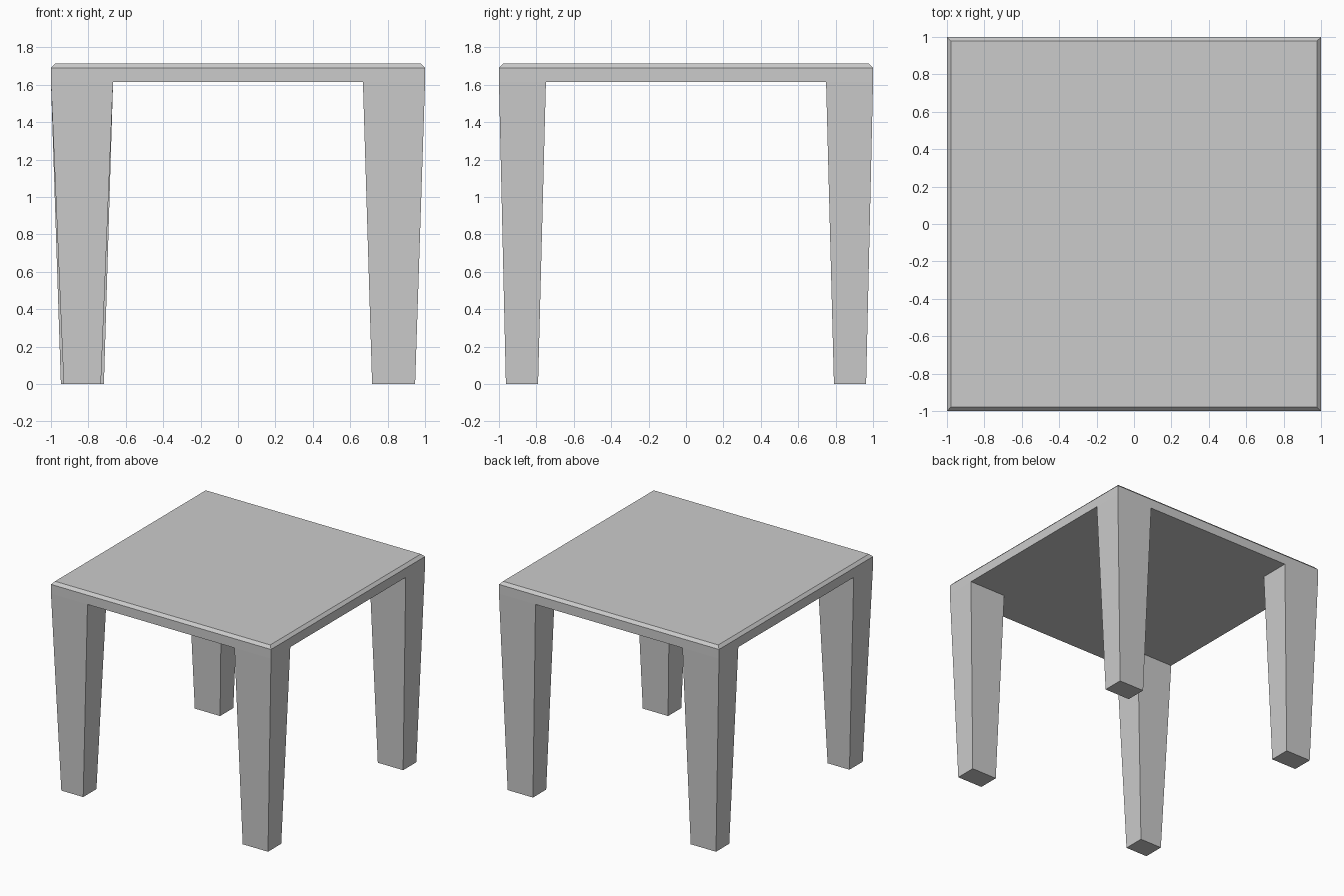
import bpy
import bmesh

if "Cube" in bpy.data.objects:
    bpy.data.objects.remove(bpy.data.objects["Cube"])

XS = (-1.0, -0.668, 0.668, 1.0)
YS = (-1.0, -0.749, 0.749, 1.0)
UNDER, EDGE, TOP, INSET = 1.614, 1.69, 1.713, 0.978

bm = bmesh.new()

# Underside grid: its corner cells become the legs
grid = [[bm.verts.new((x, y, UNDER)) for y in YS] for x in XS]
cells = {}
for i in range(3):
    for j in range(3):
        cells[i, j] = bm.faces.new((grid[i][j], grid[i][j + 1],
                                    grid[i + 1][j + 1], grid[i + 1][j]))


def raise_top(faces, z, scale):
    """Extrude the faces up to height z, scaling the outline."""
    geom = bmesh.ops.extrude_face_region(bm, geom=faces)["geom"]
    for v in (g for g in geom if isinstance(g, bmesh.types.BMVert)):
        v.co = (v.co.x * scale, v.co.y * scale, z)
    return [g for g in geom if isinstance(g, bmesh.types.BMFace)]


# Tabletop with a bevelled upper rim
top = raise_top(list(cells.values()), EDGE, 1.0)
top = raise_top(top, TOP, INSET)
bmesh.ops.dissolve_faces(bm, faces=top, use_verts=True)

# Tapered legs; the front left one is slightly slimmer
for i, sx in ((0, -1), (2, 1)):
    for j, sy in ((0, -1), (2, 1)):
        inner, outer = (0.733, 0.932) if (sx, sy) == (-1, -1) else (0.717, 0.947)
        foot = bmesh.ops.extrude_discrete_faces(bm, faces=[cells[i, j]])["faces"][0]
        for v in foot.verts:
            v.co = (sx * (outer if abs(v.co.x) > 0.9 else inner),
                    sy * (0.963 if abs(v.co.y) > 0.9 else 0.791), 0.0)

bmesh.ops.recalc_face_normals(bm, faces=bm.faces[:])
mesh = bpy.data.meshes.new("table")
bm.to_mesh(mesh)
bm.free()
bpy.context.collection.objects.link(bpy.data.objects.new("table", mesh))
